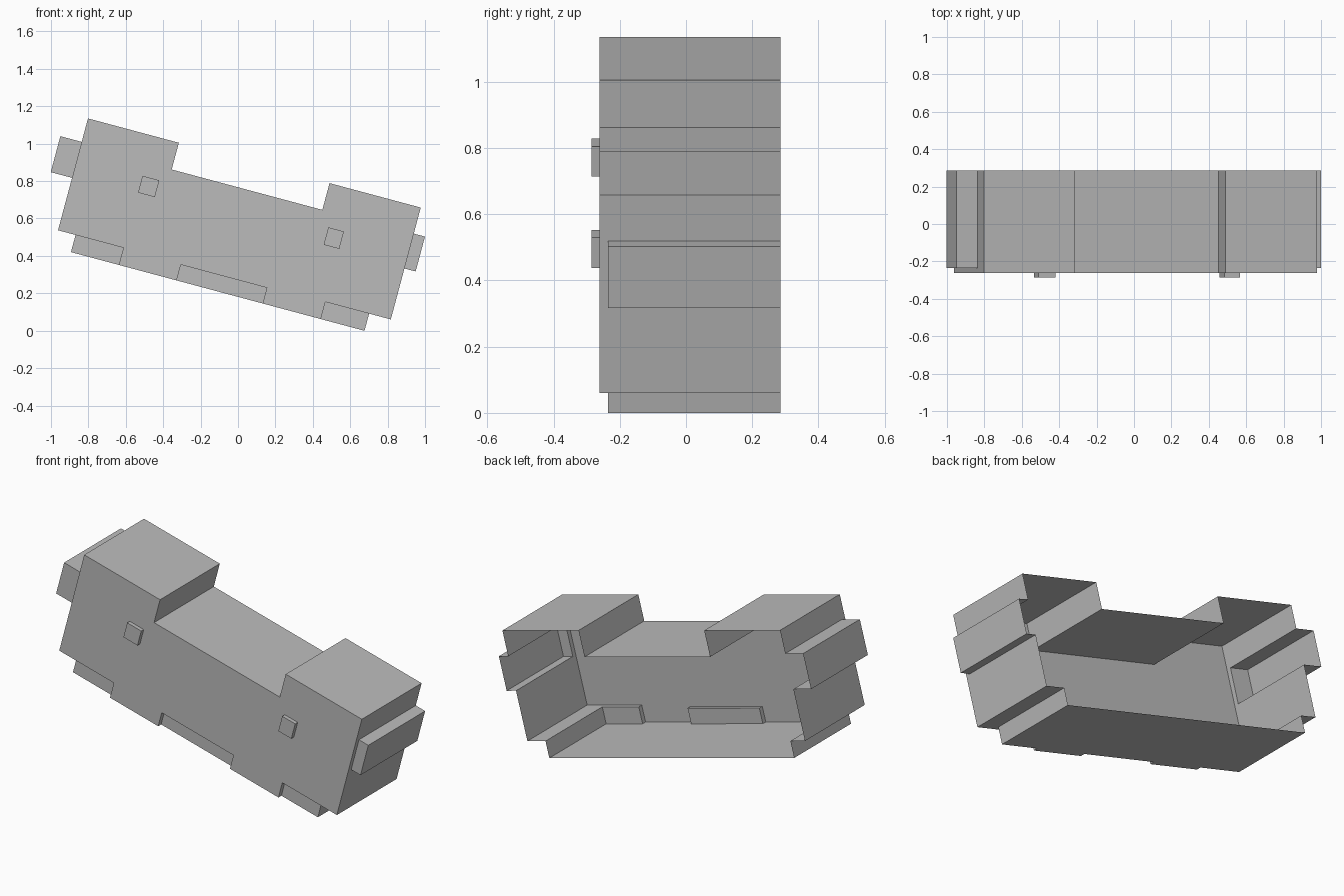
import bpy, bmesh, math

cube = bpy.data.objects.get("Cube")
if cube:
    bpy.data.objects.remove(cube, do_unlink=True)

grey = bpy.data.materials.new("plain_grey")
grey.use_nodes = True
colour = (0.5, 0.5, 0.5, 1)
grey.diffuse_color = colour
grey.node_tree.nodes["Principled BSDF"].inputs["Base Color"].default_value = colour

FRONT, INNER, BACK, STUD = -0.262, -0.235, 0.285, -0.285
TILT = math.radians(15)


def place(u, v, y):
    """Tilt the level design point and set it on the ground."""
    c, s = math.cos(TILT), math.sin(TILT)
    return (u * c + v * s + 0.002, y, v * c - u * s - 0.006)


def shell(name, outline, y0, y1, walls=True, cap=True):
    """Counterclockwise outline with a front cap and walls, open at the back."""
    bm = bmesh.new()
    front = [bm.verts.new(place(u, v, y0)) for u, v in outline]
    if cap:
        bm.faces.new(front)
    if walls:
        back = [bm.verts.new(place(u, v, y1)) for u, v in outline]
        for i in range(len(outline)):
            j = (i + 1) % len(outline)
            bm.faces.new((front[i], back[i], back[j], front[j]))
    mesh = bpy.data.meshes.new(name)
    bm.to_mesh(mesh)
    bm.free()
    mesh.materials.append(grey)
    ob = bpy.data.objects.new(name, mesh)
    bpy.context.collection.objects.link(ob)
    return ob


def rect(u0, u1, v0, v1):
    return [(u0, v0), (u1, v0), (u1, v1), (u0, v1)]


# Key levels and ends of the body
L, R = -1.072, 0.77
BASE, SILL, DIP, TOP = 0.18, 0.275, 0.746, 0.894
FOOT_L, FOOT_R = -0.975, 0.65
NOTCH = 0.267
crown = [(R, TOP), (0.265, TOP), (0.265, DIP), (-0.569, DIP), (-0.569, TOP), (L, TOP)]

# Front panel with notches along its lower edge
shell("front_panel", [
    (L, SILL), (-0.71, SILL), (-0.71, BASE), (-0.39, BASE), (-0.39, NOTCH),
    (0.086, NOTCH), (0.086, BASE), (0.408, BASE), (0.408, SILL), (R, SILL)] + crown,
    FRONT, INNER)

# Hollow casing with a foot and a side tab at each end
LT, RT = (0.565, 0.764), (0.557, 0.75)
TIP_L, TIP_R = -1.19, 0.832
shell("casing", [
    (L, SILL), (FOOT_L, SILL), (FOOT_L, BASE), (FOOT_R, BASE), (FOOT_R, SILL), (R, SILL),
    (R, RT[0]), (TIP_R, RT[0]), (TIP_R, RT[1]), (R, RT[1])] + crown +
    [(L, LT[1]), (TIP_L, LT[1]), (TIP_L, LT[0]), (L, LT[0])],
    INNER, BACK, cap=False)

# Plates closing the notches and the side tabs
plates = {
    "notch_plate_right": (FOOT_L, -0.71, BASE, SILL),
    "notch_plate_middle": (-0.39, 0.086, BASE, NOTCH),
    "notch_plate_left": (0.408, FOOT_R, BASE, SILL),
    "tab_plate_right": (TIP_L, L, *LT),
    "tab_plate_left": (R, TIP_R, *RT),
}
for name, box in plates.items():
    shell(name, rect(*box), INNER, BACK, walls=False)

# Square studs on the front
shell("stud_right", rect(-0.711, -0.618, 0.58, 0.673), STUD, FRONT)
shell("stud_left", rect(0.32, 0.406, 0.568, 0.664), STUD, FRONT)
